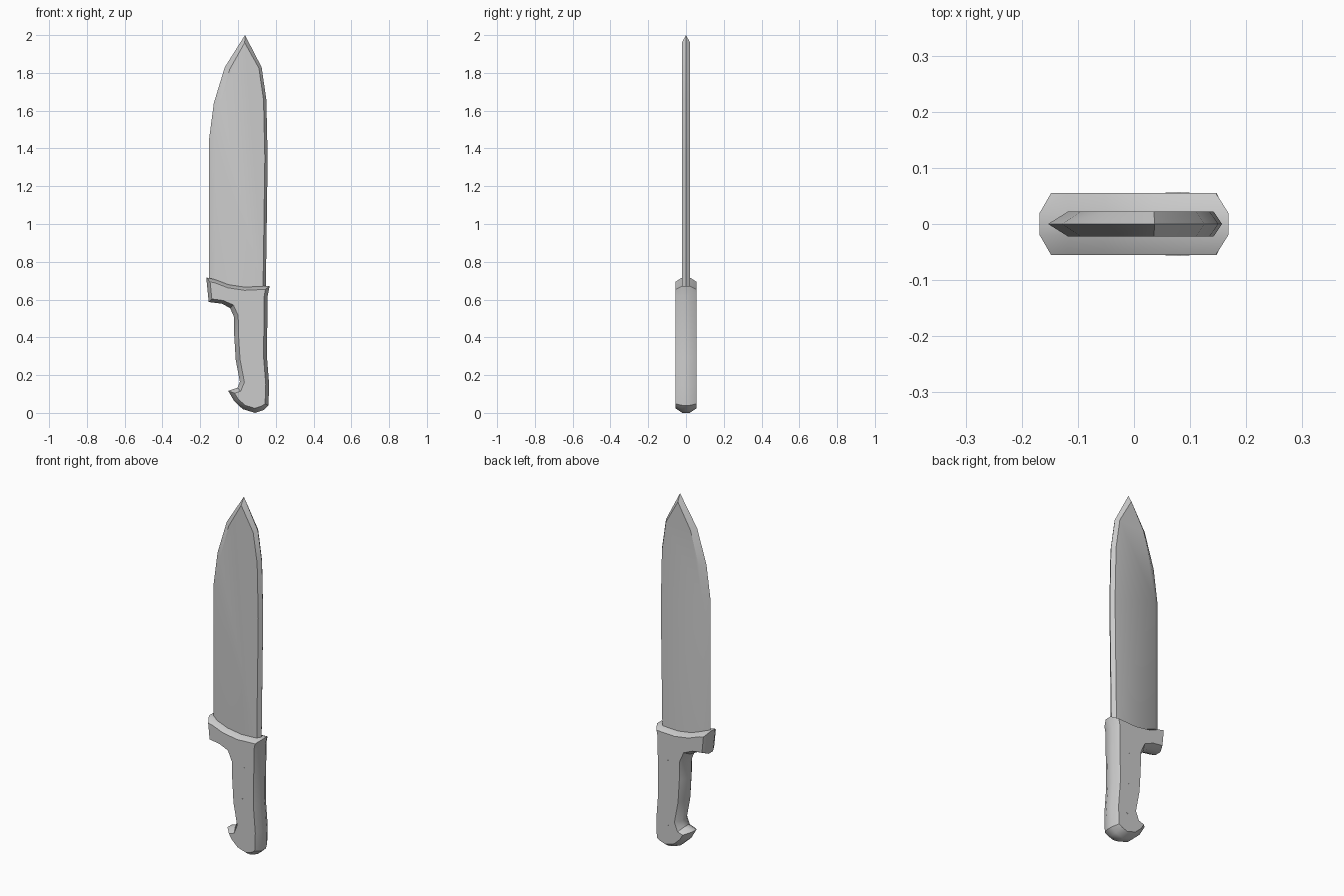
import bpy, bmesh, math
from mathutils import Vector

if "Cube" in bpy.data.objects:
    bpy.data.objects.remove(bpy.data.objects["Cube"])


def inset_outline(pts):
    """Move each (x, z, inset) point inward along its mitre; outline runs clockwise."""
    out = []
    for i, (x, z, d) in enumerate(pts):
        p = Vector((x, z))
        a = (p - Vector(pts[i - 1][:2])).normalized()
        b = (Vector(pts[(i + 1) % len(pts)][:2]) - p).normalized()
        n1, n2 = Vector((a.y, -a.x)), Vector((b.y, -b.x))
        m = (n1 + n2) / max(1 + n1.dot(n2), 0.35)
        out.append(p + m * d)
    return out


def bevelled_plate(name, pts, half, rim):
    """Flat plate with bevelled outline; rim is the half width of the outer edge."""
    inner = inset_outline(pts)
    outer = [Vector(p[:2]) for p in pts]
    levels = [(inner, -half), (outer, -rim), (outer, rim), (inner, half)]
    if rim == 0:
        levels.pop(2)
    bm = bmesh.new()
    rings = [[bm.verts.new((p.x, y, p.y)) for p in loop] for loop, y in levels]
    n = len(pts)
    for r0, r1 in zip(rings, rings[1:]):
        for i in range(n):
            j = (i + 1) % n
            bm.faces.new((r0[i], r0[j], r1[j], r1[i]))
    bm.faces.new(rings[0])
    bm.faces.new(rings[-1])
    bmesh.ops.recalc_face_normals(bm, faces=bm.faces)
    mesh = bpy.data.meshes.new(name)
    bm.to_mesh(mesh)
    bm.free()
    ob = bpy.data.objects.new(name, mesh)
    bpy.context.collection.objects.link(ob)
    bpy.ops.object.select_all(action='DESELECT')
    ob.select_set(True)
    bpy.context.view_layer.objects.active = ob
    bpy.ops.object.shade_smooth_by_angle(angle=math.radians(34))
    return ob


# Blade: wide grind on the cutting edge (left), narrow bevel on the spine (right)
blade = [(-0.153, 0.63, 0.035), (-0.153, 1.45, 0.035), (-0.128, 1.64, 0.033),
         (-0.07, 1.83, 0.028), (0.037, 2.0, 0.02), (0.125, 1.83, 0.015),
         (0.15, 1.66, 0.015), (0.157, 1.35, 0.015), (0.147, 0.63, 0.015)]
bevelled_plate("blade", blade, 0.022, 0.0)

# Handle with guard, finger grip and hooked pommel
c, f = 0.018, 0.023
handle = [(-0.168, 0.717, c), (-0.115, 0.705, c), (-0.05, 0.68, c),
          (0.035, 0.667, c), (0.168, 0.673, c), (0.157, 0.62, c),
          (0.153, 0.30, c), (0.165, 0.15, c), (0.161, 0.04, c),
          (0.135, 0.015, f), (0.09, 0.0, f), (0.025, 0.02, f),
          (-0.02, 0.062, f), (-0.052, 0.117, f), (-0.003, 0.133, f),
          (0.01, 0.165, f), (-0.012, 0.28, f), (-0.02, 0.41, f),
          (-0.022, 0.51, f), (-0.042, 0.555, f), (-0.085, 0.578, c),
          (-0.155, 0.587, c)]
bevelled_plate("handle", handle, 0.0555, 0.02)

# Flush rivets through the handle
for i, (x, z) in enumerate([(0.07, 0.49), (0.07, 0.31), (0.085, 0.14)]):
    bpy.ops.mesh.primitive_cylinder_add(vertices=12, radius=0.014, depth=0.1115,
                                        location=(x, 0, z),
                                        rotation=(math.pi / 2, 0, 0))
    bpy.context.object.name = f"rivet_{i + 1}"
